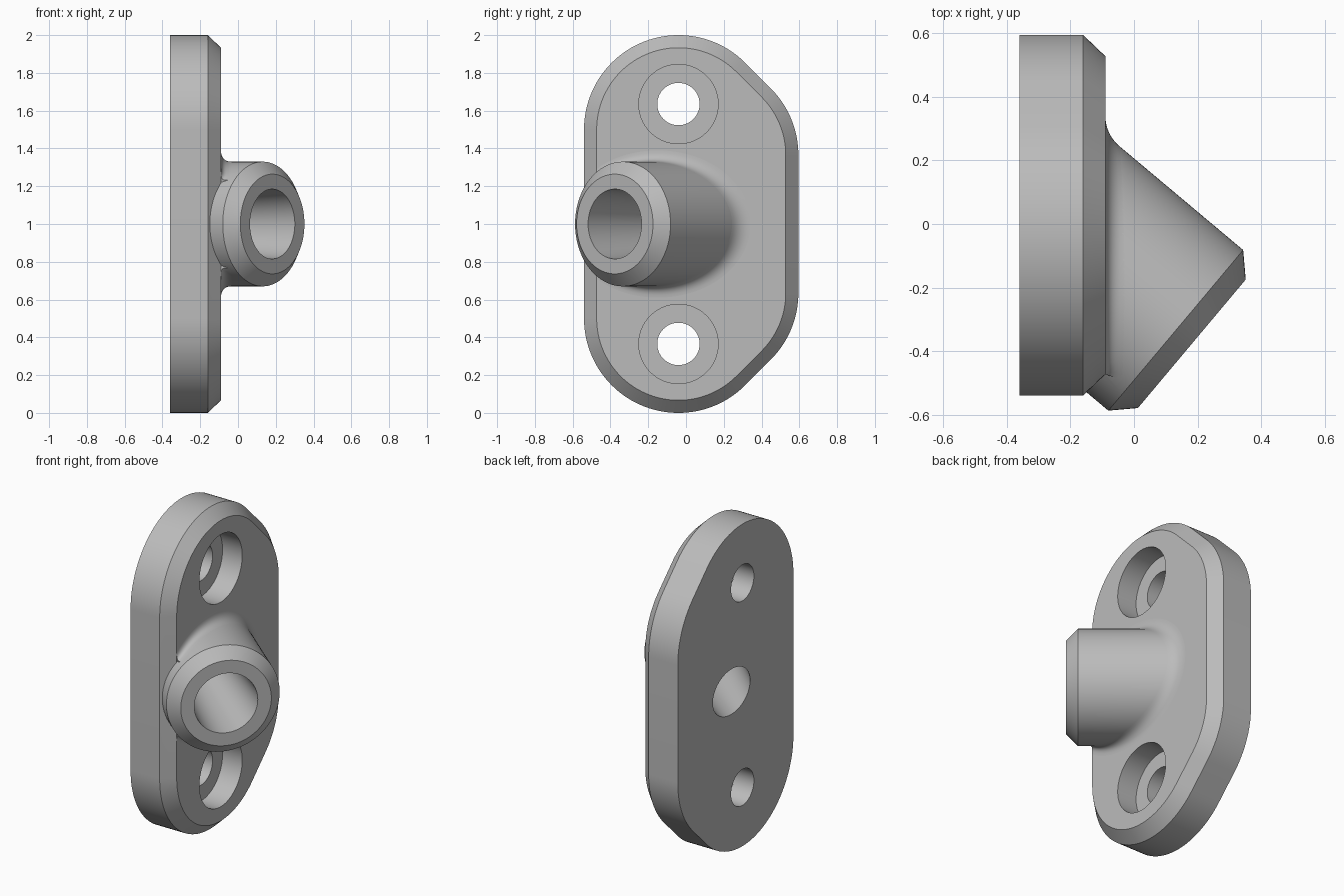
import bpy, bmesh, math
from mathutils import Vector

cube = bpy.data.objects.get("Cube")
if cube:
    bpy.data.objects.remove(cube, do_unlink=True)

grey = bpy.data.materials.new("plain_grey")
grey.use_nodes = True
GREY = (0.5, 0.5, 0.5, 1)
grey.diffuse_color = GREY
grey.node_tree.nodes["Principled BSDF"].inputs["Base Color"].default_value = GREY

SEGS = 96
FACE_X = -0.09                       # front surface of the plate
UP = Vector((0, 0, 1))
TILT = math.radians(40)
AXIS = Vector((math.cos(TILT), -math.sin(TILT), 0))
SIDE = AXIS.cross(UP)
MOUTH = Vector((0.182, -0.377, 1))   # centre of the boss end face


def loft(name, rings, closed=False):
    """Skin a series of equal rings; cap the ends or close the loop."""
    bm = bmesh.new()
    loops = [[bm.verts.new(p) for p in ring] for ring in rings]
    n = len(loops[0])
    pairs = list(zip(loops, loops[1:]))
    if closed:
        pairs.append((loops[-1], loops[0]))
    else:
        bm.faces.new(loops[0])
        bm.faces.new(loops[-1])
    for a, b in pairs:
        for i in range(n):
            j = (i + 1) % n
            bm.faces.new((a[i], a[j], b[j], b[i]))
    bmesh.ops.recalc_face_normals(bm, faces=bm.faces)
    mesh = bpy.data.meshes.new(name)
    bm.to_mesh(mesh)
    bm.free()
    mesh.materials.append(grey)
    obj = bpy.data.objects.new(name, mesh)
    bpy.context.collection.objects.link(obj)
    return obj


def activate(obj):
    bpy.ops.object.select_all(action='DESELECT')
    obj.select_set(True)
    bpy.context.view_layer.objects.active = obj


def combine(target, tool, operation):
    """Apply a boolean and discard the tool."""
    activate(target)
    mod = target.modifiers.new("bool", 'BOOLEAN')
    mod.operation, mod.solver, mod.object = operation, 'EXACT', tool
    bpy.ops.object.modifier_apply(modifier=mod.name)
    bpy.data.objects.remove(tool, do_unlink=True)


def smooth(obj):
    activate(obj)
    bpy.ops.object.shade_smooth_by_angle(angle=math.radians(30))


def radial(i):
    a = math.tau * i / SEGS
    return UP * math.cos(a) + SIDE * math.sin(a)


def tilted_ring(t, r):
    """Circle around the tilted axis, t beyond the mouth."""
    return [MOUTH + AXIS * t + radial(i) * r for i in range(SEGS)]


def on_plane(p, x):
    """Slide p along the tilted axis to the plane at x."""
    return p + AXIS * ((x - p.x) / AXIS.x)


def outline(x, r):
    """Plate outline: round ends with a wider bulge toward the rear."""
    pts = []
    for y, z, a0, a1 in ((-0.04, 1.5, 180, 45), (0.095, 1.365, 45, 0),
                         (0.095, 0.635, 0, -45), (-0.04, 0.5, -45, -180)):
        steps = abs(a1 - a0) // 3
        for k in range(steps + 1):
            a = math.radians(a0 + (a1 - a0) * k / steps)
            pts.append(Vector((x, y + r * math.cos(a), z + r * math.sin(a))))
    return pts


def bolt_ring(x, z, r):
    return [Vector((x, -0.04 + r * math.cos(math.tau * i / SEGS),
                    z + r * math.sin(math.tau * i / SEGS))) for i in range(SEGS)]


# Chamfered mounting plate
plate = loft("flange_body", [outline(-0.36, 0.5), outline(-0.16, 0.5),
                             outline(FACE_X, 0.433)])

# Tilted boss with a chamfered rim, its root buried in the plate
R = 0.33
root = [on_plane(p, -0.25) for p in tilted_ring(0, R)]
boss = loft("boss", [root, tilted_ring(-0.066, R), tilted_ring(0, R - 0.066)])
combine(plate, boss, 'UNION')

# Tapered bore through boss and plate
bore = loft("bore_cutter", [tilted_ring(0.1, 0.191), tilted_ring(-1.1, 0.115)])
combine(plate, bore, 'DIFFERENCE')

# Counterbored bolt holes
for z in (0.365, 1.635):
    hole = loft("bolt_cutter", [bolt_ring(-0.5, z, 0.112), bolt_ring(-0.225, z, 0.112),
                                bolt_ring(-0.225, z, 0.21), bolt_ring(0.1, z, 0.21)])
    combine(plate, hole, 'DIFFERENCE')
smooth(plate)

# Fillet where the boss meets the plate, ending at the plate's front edge
W, STEPS = 0.06, 8
EDGE_Y = -0.473
centre = on_plane(MOUTH, FACE_X)
half_y = R / AXIS.x
limit = math.acos((EDGE_Y - centre.y) / half_y)
sections = []
for i in range(SEGS + 1):
    a = limit * (2 * i / SEGS - 1)
    base = centre + Vector((0, half_y * math.cos(a), R * math.sin(a)))
    tangent = Vector((0, -half_y * math.sin(a), R * math.cos(a))).normalized()
    out = tangent.cross(Vector((1, 0, 0)))
    if out.dot(base - centre) < 0:
        out.negate()
    rel = base - MOUTH
    normal = (rel - AXIS * rel.dot(AXIS)).normalized()
    climb = tangent.cross(normal)
    if climb.x < 0:
        climb.negate()
    # Upper contact point, pulled back onto the cylinder
    high = base + climb * W
    rel = high - MOUTH
    along = AXIS * rel.dot(AXIS)
    high = MOUTH + along + (rel - along).normalized() * R
    low = base + out * W
    low.y = max(low.y, EDGE_Y)
    ring = []
    for k in range(STEPS + 1):
        s = k / STEPS
        ring.append(high * (1 - s) ** 2 + base * (2 * s * (1 - s)) + low * s ** 2)
    ring.append(base - normal * 0.02 - Vector((0.02, 0, 0)))
    sections.append(ring)
smooth(loft("boss_fillet", sections))
